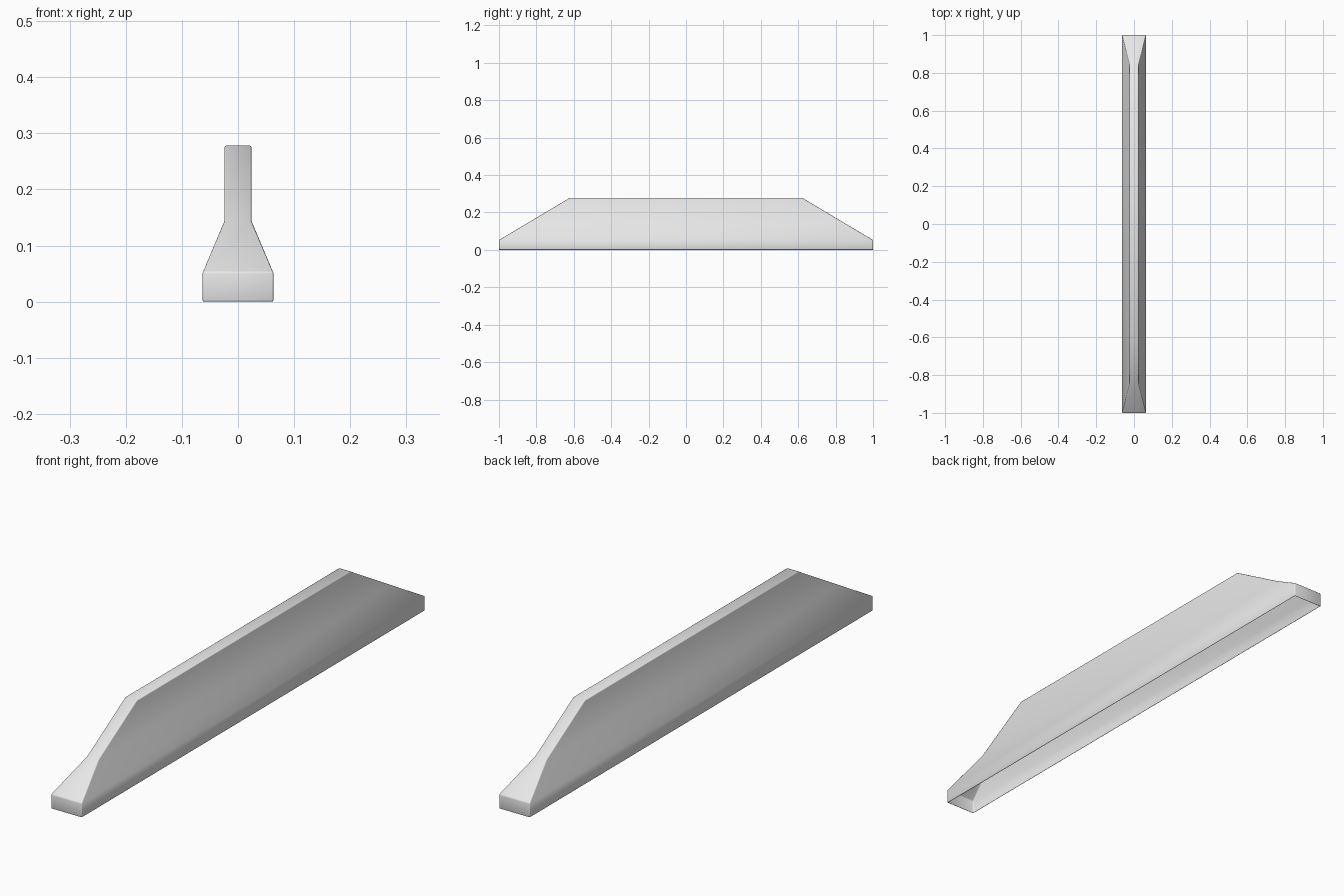
import bpy
import bmesh
import math

# Remove the default cube
cube = bpy.data.objects.get("Cube")
if cube:
    bpy.data.objects.remove(cube, do_unlink=True)

# Plain grey material
grey = (0.8, 0.8, 0.8, 1.0)
mat = bpy.data.materials.new("light grey")
mat.use_nodes = True
mat.diffuse_color = grey
mat.node_tree.nodes["Principled BSDF"].inputs["Base Color"].default_value = grey

# Barrier levels from foot to crest: half width, half length, height
LEVELS = [(0.063, 1.0, 0.0),
          (0.063, 1.0, 0.053),
          (0.024, 0.847, 0.144),
          (0.024, 0.622, 0.278)]

# Loft rectangular rings into a closed body
bm = bmesh.new()
rings = [[bm.verts.new((sx * w, sy * l, z))
          for sx, sy in ((-1, -1), (1, -1), (1, 1), (-1, 1))]
         for w, l, z in LEVELS]
for low, high in zip(rings, rings[1:]):
    for i in range(4):
        j = (i + 1) % 4
        bm.faces.new((low[i], low[j], high[j], high[i]))
bm.faces.new(rings[-1])
bm.faces.new(rings[0][::-1])
bmesh.ops.recalc_face_normals(bm, faces=bm.faces)

# Soften the hard corners slightly
hard = [e for e in bm.edges if e.calc_face_angle() > math.radians(40)]
bmesh.ops.bevel(bm, geom=hard, offset=0.003, offset_type='OFFSET', segments=2,
                profile=0.5, affect='EDGES', clamp_overlap=True)

# Leave the underside open
bm.normal_update()
under = [f for f in bm.faces if f.normal.z < -0.99]
bmesh.ops.delete(bm, geom=under, context='FACES')

mesh = bpy.data.meshes.new("barrier_body")
bm.to_mesh(mesh)
bm.free()
mesh.materials.append(mat)
body = bpy.data.objects.new("barrier_body", mesh)
bpy.context.collection.objects.link(body)

# Smooth shading across the gentle bends
bpy.ops.object.select_all(action='DESELECT')
body.select_set(True)
bpy.context.view_layer.objects.active = body
bpy.ops.object.shade_smooth_by_angle(angle=math.radians(50))
